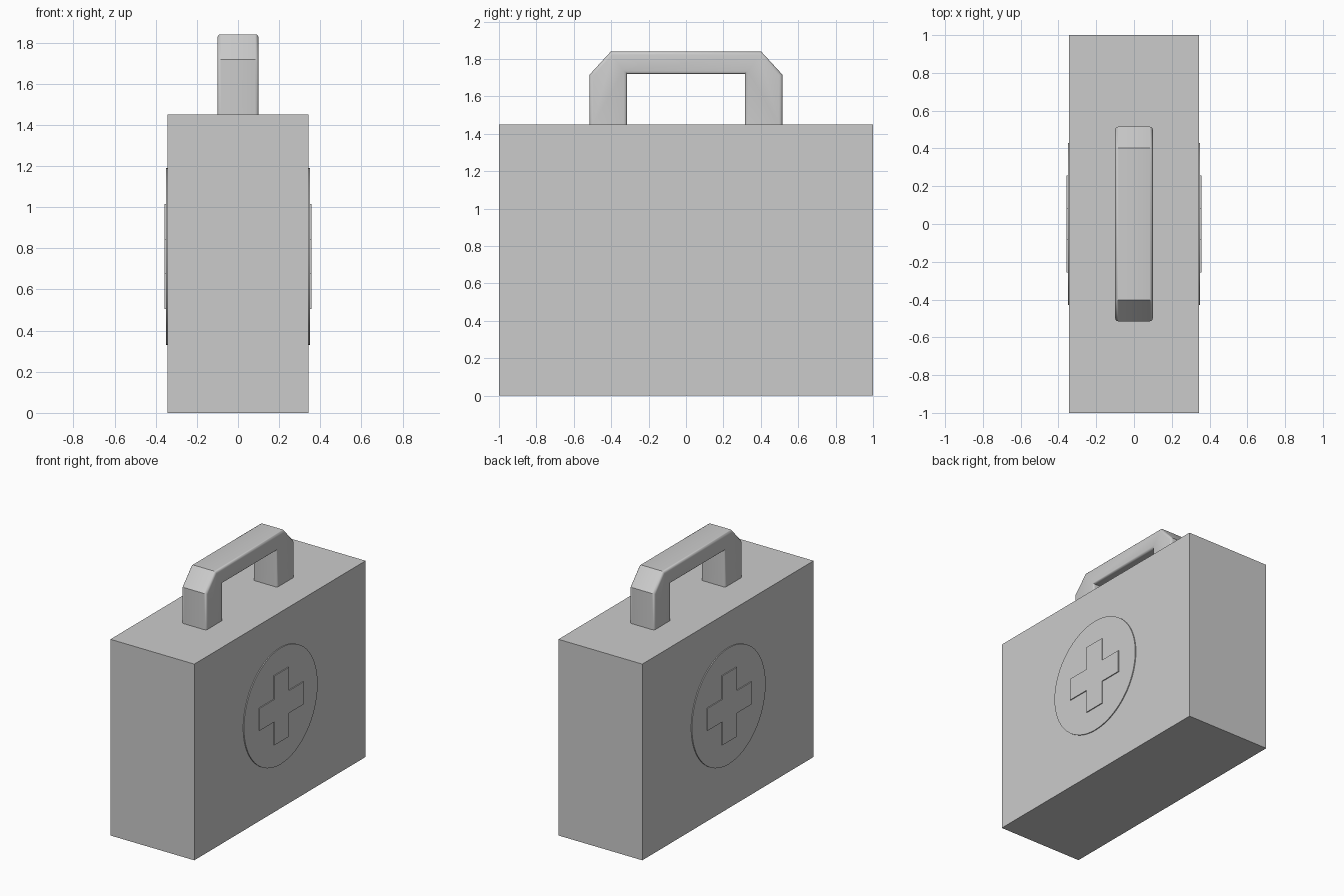
import bpy, bmesh, math

if "Cube" in bpy.data.objects:
    bpy.data.objects.remove(bpy.data.objects["Cube"])

BODY_X, BODY_H = 0.343, 1.45
BADGE_Z = 0.76


def prism(name, outline, x0, x1, bevel_above=None):
    """Extrude a (y, z) outline along x; optionally round its rim edges above a height."""
    bm = bmesh.new()
    face = bm.faces.new([bm.verts.new((x0, y, z)) for y, z in outline])
    ext = bmesh.ops.extrude_face_region(bm, geom=[face])
    verts = [g for g in ext["geom"] if isinstance(g, bmesh.types.BMVert)]
    bmesh.ops.translate(bm, verts=verts, vec=(x1 - x0, 0, 0))
    bmesh.ops.recalc_face_normals(bm, faces=bm.faces)
    if bevel_above is not None:
        rim = [e for e in bm.edges
               if abs(e.verts[0].co.x - e.verts[1].co.x) < 1e-5
               and max(v.co.z for v in e.verts) > bevel_above]
        bmesh.ops.bevel(bm, geom=rim, offset=0.017, segments=3, profile=0.5,
                        affect='EDGES', clamp_overlap=True)
    mesh = bpy.data.meshes.new(name)
    bm.to_mesh(mesh)
    bm.free()
    obj = bpy.data.objects.new(name, mesh)
    bpy.context.collection.objects.link(obj)
    return obj


def smooth(obj):
    bpy.ops.object.select_all(action='DESELECT')
    obj.select_set(True)
    bpy.context.view_layer.objects.active = obj
    bpy.ops.object.shade_smooth_by_angle(angle=math.radians(35))


# Case body
prism("case_body", [(-1, 0), (1, 0), (1, BODY_H), (-1, BODY_H)], -BODY_X, BODY_X)

# Carrying handle with chamfered shoulders and rounded long edges
half = [(0.315, 1.72), (0.315, BODY_H), (0.515, BODY_H), (0.515, 1.717), (0.402, 1.84)]
handle = prism("handle", half + [(-y, z) for y, z in reversed(half)],
               -0.1, 0.1, bevel_above=BODY_H + 0.01)
smooth(handle)

# Round badge and raised cross on both broad sides
disc = [(0.43 * math.cos(math.tau * i / 64), BADGE_Z + 0.43 * math.sin(math.tau * i / 64))
        for i in range(64)]
a, b = 0.083, 0.256
cross = [(y, BADGE_Z + z) for y, z in
         [(a, a), (a, b), (-a, b), (-a, a), (-b, a), (-b, -a),
          (-a, -a), (-a, -b), (a, -b), (a, -a), (b, -a), (b, a)]]
for side, s in (("right", 1), ("left", -1)):
    smooth(prism(f"badge_disc_{side}", disc, s * (BODY_X - 0.02), s * 0.35))
    prism(f"badge_cross_{side}", cross, s * (BODY_X - 0.02), s * 0.357)
